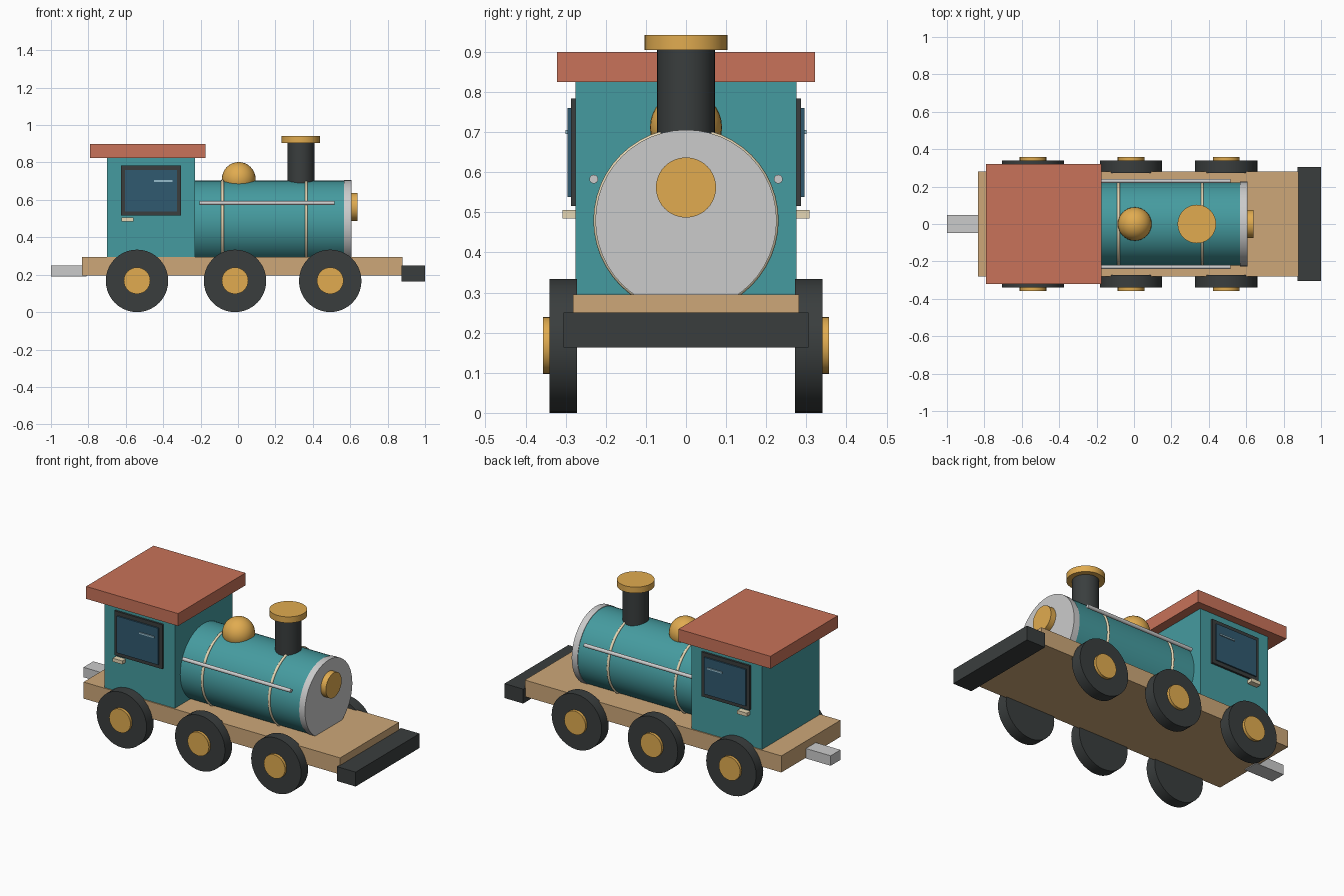
import bpy
import math

if "Cube" in bpy.data.objects:
    bpy.data.objects.remove(bpy.data.objects["Cube"])


def paint(name, rgb):
    mat = bpy.data.materials.new(name)
    mat.diffuse_color = (*rgb, 1)
    mat.use_nodes = True
    mat.node_tree.nodes["Principled BSDF"].inputs["Base Color"].default_value = mat.diffuse_color
    return mat


TEAL = paint("teal", (0.06, 0.33, 0.35))
RED = paint("brick_red", (0.58, 0.17, 0.10))
WOOD = paint("wood", (0.61, 0.39, 0.19))
GOLD = paint("gold", (0.75, 0.41, 0.08))
BLACK = paint("black", (0.042, 0.048, 0.048))
CREAM = paint("cream", (0.79, 0.68, 0.46))
GLASS = paint("glass_blue", (0.03, 0.10, 0.16))
GLINT = paint("glint_blue", (0.30, 0.50, 0.60))


def finish(name, mat):
    ob = bpy.context.object
    ob.name = name
    if mat:
        ob.data.materials.append(mat)
    return ob


def box(name, xs, ys, zs, mat=None):
    """Box given by its (min, max) range along each axis."""
    bpy.ops.mesh.primitive_cube_add(size=1, location=[sum(r) / 2 for r in (xs, ys, zs)])
    ob = finish(name, mat)
    ob.scale = [abs(r[1] - r[0]) for r in (xs, ys, zs)]
    bpy.ops.object.transform_apply(location=False, rotation=False, scale=True)
    return ob


ROTATION = {"x": (0, math.pi / 2, 0), "y": (math.pi / 2, 0, 0), "z": (0, 0, 0)}


def cylinder(name, axis, centre, span, r, mat=None, sides=40):
    """Cylinder along an axis; centre holds the other two coordinates in order."""
    loc = list(centre)
    loc.insert("xyz".index(axis), sum(span) / 2)
    bpy.ops.mesh.primitive_cylinder_add(vertices=sides, radius=r, depth=abs(span[1] - span[0]),
                                        location=loc, rotation=ROTATION[axis])
    ob = finish(name, mat)
    bpy.ops.object.shade_smooth_by_angle(angle=math.radians(35))
    return ob


# Chassis, front beam and rear coupling
box("chassis", (-0.835, 0.88), (-0.282, 0.282), (0.195, 0.295), WOOD)
box("front_beam", (0.875, 1.0), (-0.305, 0.305), (0.163, 0.25), BLACK)
box("rear_coupling", (-1.0, -0.81), (-0.047, 0.047), (0.19, 0.25))

# Cab and roof
box("cab", (-0.70, -0.23), (-0.275, 0.275), (0.29, 0.83), TEAL)
box("roof", (-0.79, -0.175), (-0.322, 0.322), (0.825, 0.90), RED)

# Boiler with its front plate, round front boss and bands
AXIS_Z = 0.48
cylinder("boiler", "x", (0, AXIS_Z), (-0.24, 0.575), 0.223, TEAL, 48)
cylinder("boiler_front", "x", (0, AXIS_Z), (0.567, 0.606), 0.226, None, 48)
cylinder("front_boss", "x", (0, 0.562), (0.60, 0.64), 0.075, GOLD)
for i, x in enumerate((-0.083, 0.365)):
    bpy.ops.mesh.primitive_torus_add(location=(x, 0, AXIS_Z), rotation=ROTATION["x"],
                                     major_radius=0.223, minor_radius=0.008,
                                     major_segments=48, minor_segments=10)
    finish(f"boiler_band_{i + 1}", CREAM)
    bpy.ops.object.shade_smooth()

# Chimney and steam dome
cylinder("chimney", "z", (0.336, 0), (0.66, 0.91), 0.072, BLACK)
cylinder("chimney_cap", "z", (0.336, 0), (0.905, 0.942), 0.103, GOLD)
bpy.ops.mesh.primitive_uv_sphere_add(segments=32, ring_count=16, radius=0.09, location=(0.004, 0, 0.712))
finish("steam_dome", GOLD)
bpy.ops.object.shade_smooth()

# Parts repeated on both sides
for side, s in (("front", -1), ("back", 1)):
    # Cab window, glint and door handle
    box(f"window_frame_{side}", (-0.626, -0.305), (s * 0.27, s * 0.287), (0.516, 0.784), BLACK)
    box(f"window_glass_{side}", (-0.604, -0.327), (s * 0.28, s * 0.295), (0.538, 0.760), GLASS)
    box(f"window_glint_{side}", (-0.45, -0.35), (s * 0.29, s * 0.301), (0.696, 0.705), GLINT)
    box(f"door_handle_{side}", (-0.622, -0.558), (s * 0.272, s * 0.308), (0.485, 0.506), CREAM)

    # Handrail along the boiler
    cylinder(f"handrail_{side}", "x", (s * 0.23, 0.583), (-0.205, 0.517), 0.011, None, 16)

    # Wheels and hubs
    for i, x in enumerate((-0.54, -0.016, 0.493)):
        cylinder(f"wheel_{side}_{i + 1}", "y", (x, 0.167), (s * 0.272, s * 0.34), 0.167, BLACK)
        cylinder(f"hub_{side}_{i + 1}", "y", (x, 0.168), (s * 0.33, s * 0.357), 0.071, GOLD, 32)
